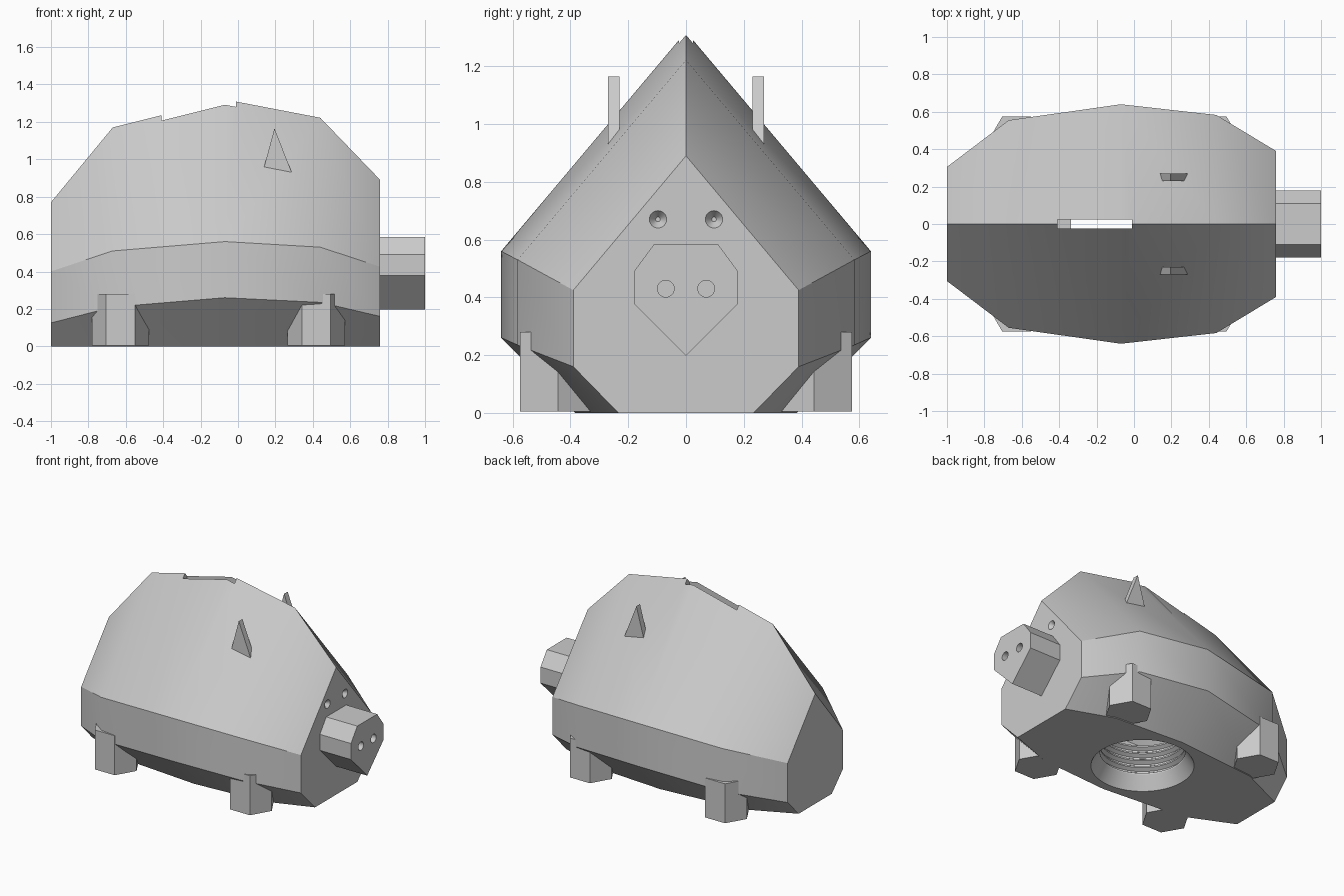
import bpy
import bmesh
from math import cos, sin, pi, radians

cube = bpy.data.objects.get("Cube")
if cube:
    bpy.data.objects.remove(cube, do_unlink=True)

grey = bpy.data.materials.new("plain_grey")
grey.use_nodes = True
COLOUR = (0.6, 0.6, 0.6, 1)
grey.diffuse_color = COLOUR
grey.node_tree.nodes["Principled BSDF"].inputs["Base Color"].default_value = COLOUR


def loft(name, rings):
    """Skin a list of equal-length rings and cap both ends."""
    bm = bmesh.new()
    loops = [[bm.verts.new(p) for p in ring] for ring in rings]
    n = len(loops[0])
    for a, b in zip(loops, loops[1:]):
        for i in range(n):
            j = (i + 1) % n
            bm.faces.new((a[i], a[j], b[j], b[i]))
    bm.faces.new(loops[0])
    bm.faces.new(loops[-1])
    bmesh.ops.recalc_face_normals(bm, faces=bm.faces[:])
    mesh = bpy.data.meshes.new(name)
    bm.to_mesh(mesh)
    bm.free()
    mesh.materials.append(grey)
    ob = bpy.data.objects.new(name, mesh)
    bpy.context.collection.objects.link(ob)
    return ob


def circle_x(x, y, z, r, n=24):
    return [(x, y + r * cos(2 * pi * i / n), z + r * sin(2 * pi * i / n)) for i in range(n)]


def circle_z(x, y, z, r, n=48):
    return [(x + r * cos(2 * pi * i / n), y + r * sin(2 * pi * i / n), z) for i in range(n)]


def mirrored(x, half):
    """Close a half section (y, z), whose last point lies on the centre line."""
    return [(x, y, z) for y, z in half] + [(x, -y, z) for y, z in half[-2::-1]]


def activate(ob):
    bpy.ops.object.select_all(action='DESELECT')
    ob.select_set(True)
    bpy.context.view_layer.objects.active = ob


def cut(ob, cutters):
    activate(ob)
    for c in cutters:
        m = ob.modifiers.new("cut", 'BOOLEAN')
        m.operation, m.solver, m.object = 'DIFFERENCE', 'EXACT', c
        bpy.ops.object.modifier_apply(modifier=m.name)
        bpy.data.objects.remove(c, do_unlink=True)


# Body: house-shaped sections (x, half width, low corner, shoulder, ridge)
stations = [(-1, .305, .125, .4, .77), (-.67, .555, .21, .51, 1.17),
            (-.07, .64, .26, .56, 1.32), (.44, .583, .235, .53, 1.222),
            (.76, .39, .16, .425, .89)]
body = loft("body", [mirrored(x, [(w * .6, 0), (w, low), (w, sh), (0, top)])
                     for x, w, low, sh, top in stations])

# Hollow inside
WALL, FLOOR = .06, .3
inner = [(-.94, .35, .42, .84)] + [(x, w, sh, top) for x, w, _, sh, top in stations[1:4]]
inner.append((.7, .425, .445, .95))
cavity = loft("cavity", [mirrored(x, [(w - WALL, FLOOR), (w - WALL, sh), (0, top - .09)])
                         for x, w, sh, top in inner])

# Threaded plug hole with a flared mouth
profile = [(-.02, .339), (0, .325), (.09, .268)]
for k in range(4):
    z = .1 + k * .05
    profile += [(z, .268), (z + .015, .292), (z + .025, .292), (z + .04, .268)]
profile.append((.34, .268))
bore = loft("bore", [circle_z(-.07, 0, z, r) for z, r in profile])

# Coin slot
slot = loft("slot", [[(x, -.024, .9), (x, .024, .9), (x, .024, 1.5), (x, -.024, 1.5)]
                     for x in (-.41, -.01)])

# Eye sockets
eyes = [loft("eye", [circle_x(.77, s * .097, .67, .038), circle_x(.76, s * .097, .67, .03),
                     circle_x(.73, s * .097, .67, .008)]) for s in (-1, 1)]
cut(body, [cavity, bore, slot] + eyes)

# Snout with two nostrils
snout_half = [(.11, .585), (.18, .49), (.18, .378), (0, .197)]
snout = loft("snout", [[(x, y, z) for y, z in snout_half] +
                       [(x, -y, z) for y, z in snout_half[-2::-1]] for x in (.73, 1)])
cut(snout, [loft("nostril", [circle_x(x, s * .07, .43, .029) for x in (.95, 1.02)])
            for s in (-1, 1)])
parts = [body, snout]

# Hexagonal legs and triangular ears, one pair per side
for side, s in (("left", 1), ("right", -1)):
    for end, x in (("rear", -.628), ("front", .418)):
        parts.append(loft(f"{end}_leg_{side}",
                          [circle_z(x, s * .4425, z, .153, 6) for z in (.004, .28)]))
    parts.append(loft(f"ear_{side}", [[(.118, s * y, .88), (.307, s * y, .88), (.195, s * y, 1.165)]
                                      for y in (.23, .27)]))

# Soft shading with crisp corners
for ob in parts:
    activate(ob)
    bpy.ops.object.shade_smooth_by_angle(angle=radians(30))
